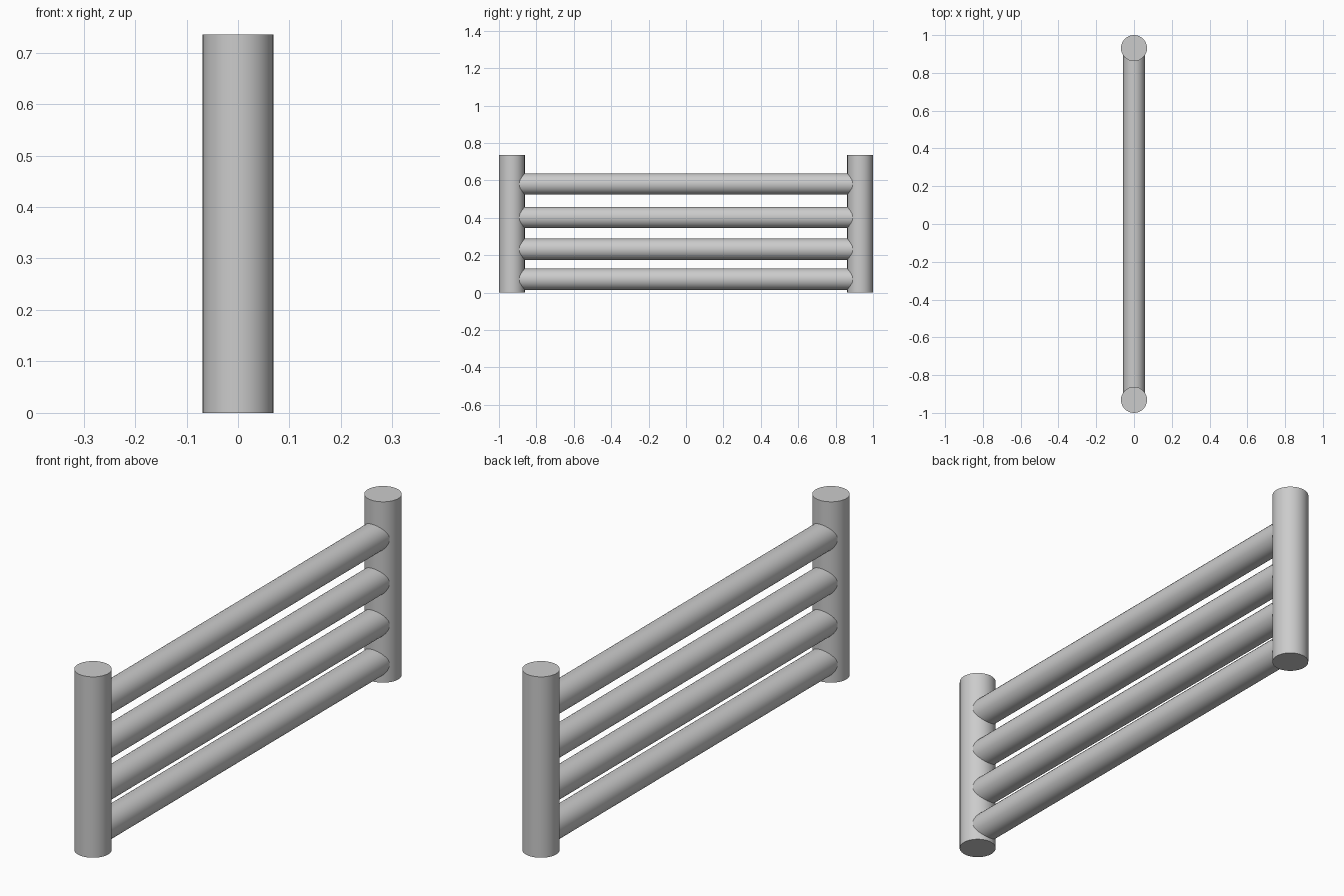
import bpy
import math

cube = bpy.data.objects.get("Cube")
if cube:
    bpy.data.objects.remove(cube, do_unlink=True)

POST_RADIUS, POST_HEIGHT, POST_Y = 0.069, 0.735, 0.931
RAIL_RADIUS = 0.057
RAIL_HEIGHTS = {"bottom": 0.072, "lower": 0.232, "upper": 0.402, "top": 0.581}

grey = bpy.data.materials.new("plain grey")
grey.use_nodes = True
color = (0.6, 0.6, 0.6, 1)
grey.diffuse_color = color
grey.node_tree.nodes["Principled BSDF"].inputs["Base Color"].default_value = color


def rod(name, radius, length, location, rotation=(0, 0, 0)):
    bpy.ops.mesh.primitive_cylinder_add(
        vertices=32, radius=radius, depth=length, location=location, rotation=rotation)
    obj = bpy.context.object
    obj.name = name
    obj.data.materials.append(grey)
    bpy.ops.object.shade_smooth_by_angle(angle=math.radians(30))


# Upright posts at both ends
for side, y in (("front", -POST_Y), ("back", POST_Y)):
    rod(side + "_post", POST_RADIUS, POST_HEIGHT, (0, y, POST_HEIGHT / 2))

# Horizontal rails, their ends buried in the posts
for level, z in RAIL_HEIGHTS.items():
    rod(level + "_rail", RAIL_RADIUS, 2 * POST_Y, (0, 0, z), (math.pi / 2, 0, 0))
